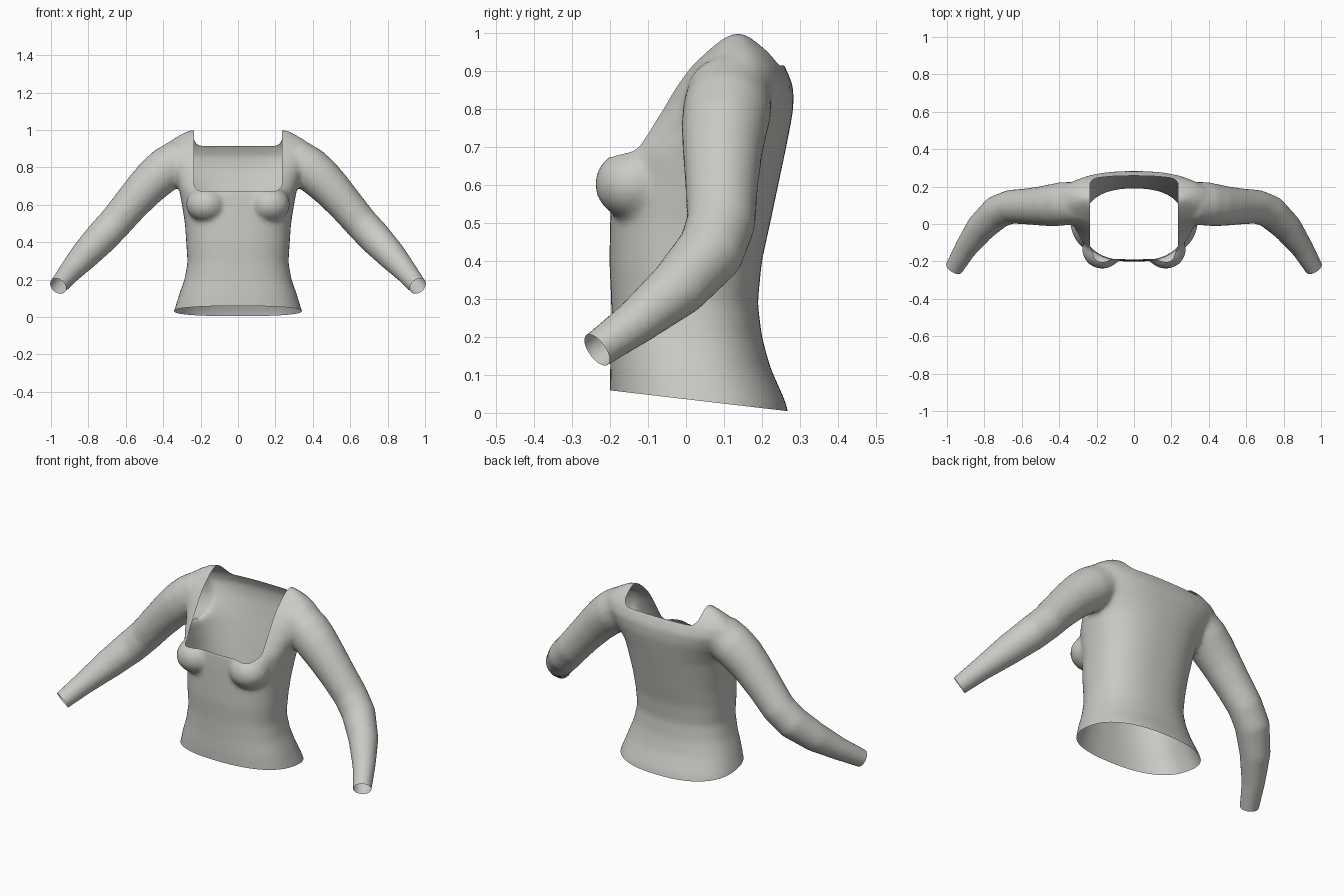
import bpy, bmesh, math
from mathutils import Vector, Matrix

if "Cube" in bpy.data.objects:
    bpy.data.objects.remove(bpy.data.objects["Cube"])


def make_material(name, colour):
    mat = bpy.data.materials.new(name)
    mat.use_nodes = True
    mat.diffuse_color = colour
    mat.node_tree.nodes["Principled BSDF"].inputs["Base Color"].default_value = colour
    return mat


cloth = make_material("warm grey cloth", (0.6, 0.59, 0.56, 1))
cut_marker = make_material("cut marker", (0, 0, 0, 1))


def loft(bm, rings):
    """Closed skin through rings of equal point count."""
    loops = [[bm.verts.new(p) for p in ring] for ring in rings]
    n = len(loops[0])
    for a, b in zip(loops, loops[1:]):
        for i in range(n):
            j = (i + 1) % n
            bm.faces.new((a[i], a[j], b[j], b[i]))
    bm.faces.new(loops[0][::-1])
    bm.faces.new(loops[-1])


def section(z, half_width, front, back, power=2.4, n=48):
    """Horizontal rounded cross-section of the body."""
    mid, depth = (front + back) / 2, (back - front) / 2
    ring = []
    for i in range(n):
        c, s = math.cos(math.tau * i / n), math.sin(math.tau * i / n)
        ring.append((half_width * math.copysign(abs(c) ** (2 / power), c),
                     mid + depth * math.copysign(abs(s) ** (2 / power), s), z))
    return ring


def tube(path, side, n=32):
    """Rings square to a path of (x, y, z, radius)."""
    pts = [Vector((side * x, y, z)) for x, y, z, r in path]
    rings = []
    for i, p in enumerate(pts):
        along = pts[min(i + 1, len(pts) - 1)] - pts[max(i - 1, 0)]
        u = along.cross(Vector((0, 1, 0))).normalized()
        v = along.cross(u).normalized()
        rings.append([p + path[i][3] * (u * math.cos(math.tau * k / n) + v * math.sin(math.tau * k / n))
                      for k in range(n)])
    return rings


# Body: height, half width, front, back
body = [(-0.08, 0.37, -0.21, 0.29), (0.03, 0.343, -0.2, 0.262), (0.12, 0.315, -0.2, 0.222),
        (0.2, 0.287, -0.197, 0.2), (0.29, 0.27, -0.197, 0.189), (0.4, 0.277, -0.202, 0.2),
        (0.5, 0.284, -0.2, 0.222), (0.6, 0.3, -0.197, 0.243), (0.68, 0.315, -0.192, 0.26),
        (0.74, 0.335, -0.14, 0.272), (0.8, 0.365, -0.09, 0.283), (0.86, 0.4, -0.045, 0.283),
        (0.91, 0.4, -0.005, 0.262), (0.95, 0.35, 0.035, 0.236), (0.98, 0.3, 0.07, 0.2),
        (1.0, 0.265, 0.11, 0.165)]
# Sleeve: centre line and radius
sleeve = [(0.3, 0.115, 0.85, 0.11), (0.38, 0.108, 0.795, 0.117), (0.44, 0.1, 0.745, 0.113),
          (0.5, 0.096, 0.685, 0.105), (0.58, 0.094, 0.595, 0.096), (0.66, 0.092, 0.5, 0.091),
          (0.73, 0.065, 0.425, 0.09), (0.82, -0.02, 0.33, 0.079), (0.9, -0.13, 0.24, 0.061),
          (0.962, -0.235, 0.165, 0.05), (1.02, -0.33, 0.095, 0.045)]

bm = bmesh.new()
loft(bm, [section(*level) for level in body])
for side in (-1, 1):
    loft(bm, tube(sleeve, side))
    # Bust
    place = Matrix.Translation((side * 0.17, -0.136, 0.603)) @ Matrix.Diagonal((0.108, 0.104, 0.095, 1))
    bmesh.ops.create_uvsphere(bm, u_segments=32, v_segments=20, radius=1, matrix=place)
bmesh.ops.recalc_face_normals(bm, faces=bm.faces)
mesh = bpy.data.meshes.new("fitted_top")
bm.to_mesh(mesh)
bm.free()
top = bpy.data.objects.new("fitted_top", mesh)
bpy.context.collection.objects.link(top)
for mat in (cloth, cut_marker):
    mesh.materials.append(mat)

# Fuse the parts into one soft surface
remesh = top.modifiers.new("fuse", 'REMESH')
remesh.mode = 'VOXEL'
remesh.voxel_size = 0.013
soften = top.modifiers.new("soften", 'SMOOTH')
soften.factor = 0.5
soften.iterations = 9


def neck_cutter(name, bottom, y0, y1, half=0.236, radius=0.045):
    """Upright slot with rounded lower corners."""
    outline = [(-half, 1.3), (half, 1.3)]
    for sx, start in ((1, 0), (-1, -90)):
        for k in range(7):
            a = math.radians(start - 15 * k)
            outline.append((sx * (half - radius) + radius * math.cos(a),
                            bottom + radius + radius * math.sin(a)))
    b = bmesh.new()
    loft(b, [[(x, y, z) for x, z in outline] for y in (y0, y1)])
    bmesh.ops.recalc_face_normals(b, faces=b.faces)
    for f in b.faces:
        f.material_index = 1
    me = bpy.data.meshes.new(name)
    b.to_mesh(me)
    b.free()
    for mat in (cloth, cut_marker):
        me.materials.append(mat)
    ob = bpy.data.objects.new(name, me)
    bpy.context.collection.objects.link(ob)
    ob.hide_render = True
    return ob


# Square neckline, deep in front and shallow behind
cutters = [neck_cutter("front_neck_cutter", 0.673, -1, 0.12),
           neck_cutter("back_neck_cutter", 0.915, -0.9, 1)]
for cutter in cutters:
    cut = top.modifiers.new("neckline", 'BOOLEAN')
    cut.operation = 'DIFFERENCE'
    cut.solver = 'EXACT'
    cut.object = cutter

bpy.context.view_layer.update()
shaped = top.evaluated_get(bpy.context.evaluated_depsgraph_get())
bm = bmesh.new()
bm.from_mesh(shaped.to_mesh())
top.modifiers.clear()
for cutter in cutters:
    bpy.data.objects.remove(cutter)

# Open the neck, hem and cuffs
bmesh.ops.delete(bm, geom=[f for f in bm.faces if f.material_index == 1], context='FACES')


def trim(point, normal):
    bmesh.ops.bisect_plane(bm, geom=bm.verts[:] + bm.edges[:] + bm.faces[:], plane_co=point,
                           plane_no=normal, clear_outer=True)


trim((0, 0, 0.036), (0, -0.117, -1))
for side in (-1, 1):
    trim((side * 0.96, -0.235, 0.165), (side * 0.46, -0.72, -0.52))

bm.to_mesh(mesh)
bm.free()
mesh.materials.pop(index=1)
bpy.data.materials.remove(cut_marker)

bpy.context.view_layer.objects.active = top
top.select_set(True)
bpy.ops.object.shade_smooth_by_angle(angle=math.radians(50))
